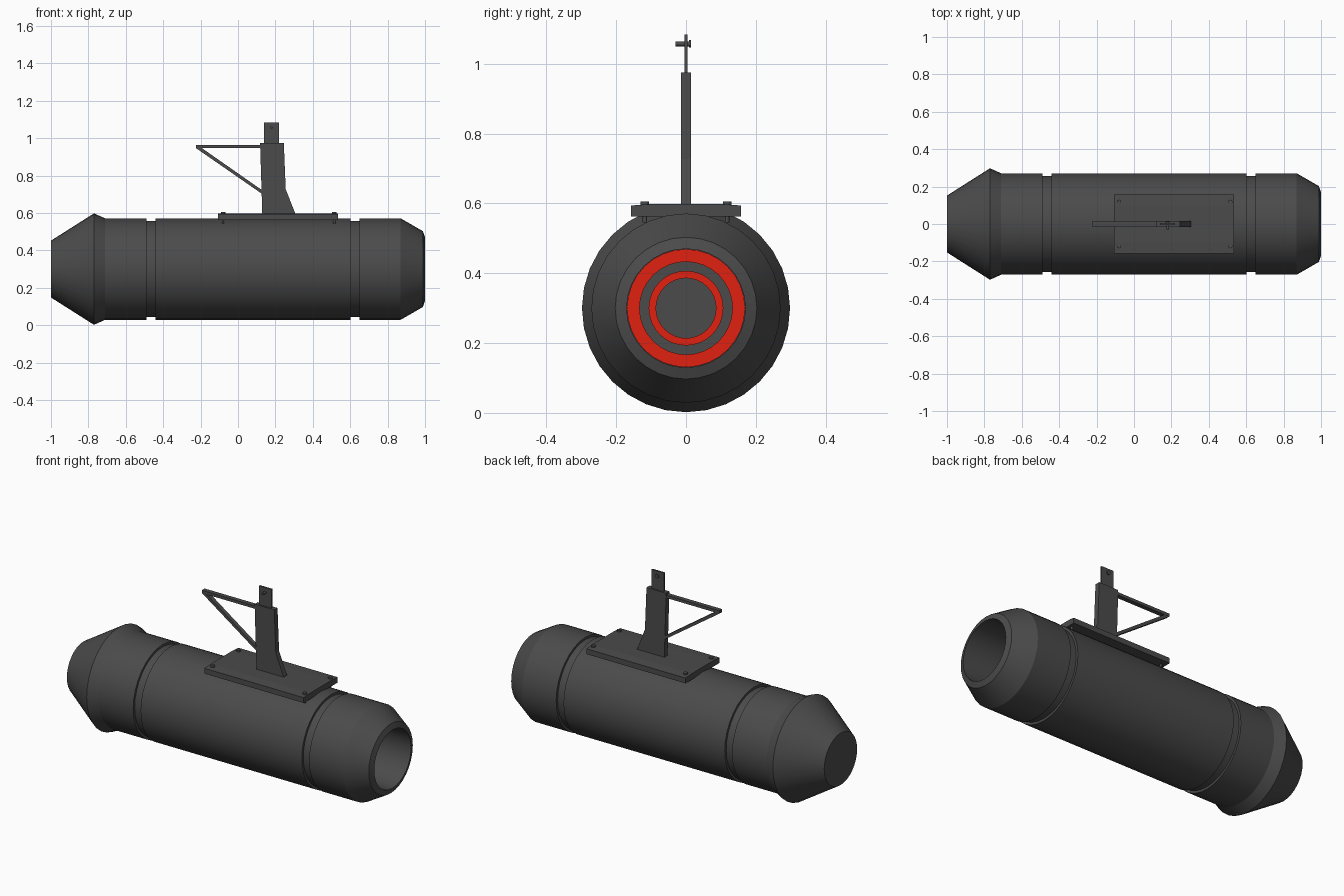
import bpy, bmesh, math
from mathutils import Vector

if "Cube" in bpy.data.objects:
    bpy.data.objects.remove(bpy.data.objects["Cube"])


def material(name, color):
    m = bpy.data.materials.new(name)
    m.diffuse_color = color
    m.use_nodes = True
    m.node_tree.nodes["Principled BSDF"].inputs["Base Color"].default_value = m.diffuse_color
    return m


DARK = material("dark_grey", (0.07, 0.07, 0.07, 1))
RED = material("red", (0.75, 0.015, 0.005, 1))
AXIS_Z = 0.30


def finish(name, bm, mat, smooth=False):
    bmesh.ops.recalc_face_normals(bm, faces=bm.faces)
    mesh = bpy.data.meshes.new(name)
    bm.to_mesh(mesh)
    bm.free()
    mesh.materials.append(mat)
    ob = bpy.data.objects.new(name, mesh)
    bpy.context.collection.objects.link(ob)
    if smooth:
        bpy.ops.object.select_all(action='DESELECT')
        ob.select_set(True)
        bpy.context.view_layer.objects.active = ob
        bpy.ops.object.shade_smooth_by_angle(angle=math.radians(20))
    return ob


def lathe(name, profile, mat, closed=False, n=32):
    """Revolve (x, radius) points about the pod's long axis."""
    bm = bmesh.new()
    vs = [bm.verts.new((x, 0, AXIS_Z + r)) for x, r in profile]
    pairs = list(zip(vs, vs[1:])) + ([(vs[-1], vs[0])] if closed else [])
    edges = [bm.edges.new(p) for p in pairs]
    bmesh.ops.spin(bm, geom=vs + edges, cent=(0, 0, AXIS_Z), axis=(1, 0, 0),
                   angle=math.tau, steps=n, use_merge=True)
    bmesh.ops.remove_doubles(bm, verts=bm.verts, dist=1e-5)
    return finish(name, bm, mat, True)


def extrude(name, outline, vec, mat=DARK):
    """Extrude a planar outline of 3D points along vec."""
    bm = bmesh.new()
    face = bm.faces.new([bm.verts.new(p) for p in outline])
    new = bmesh.ops.extrude_face_region(bm, geom=[face])["geom"]
    bmesh.ops.translate(bm, vec=vec, verts=[v for v in new if isinstance(v, bmesh.types.BMVert)])
    return finish(name, bm, mat)


def side_plate(name, outline, half):
    """Extrude an (x, z) outline symmetrically across y."""
    return extrude(name, [(x, -half, z) for x, z in outline], (0, 2 * half, 0))


def rod(name, start, end, radius, n=12):
    a, b = Vector(start), Vector(end)
    bm = bmesh.new()
    bmesh.ops.create_cone(bm, cap_ends=True, segments=n, radius1=radius,
                          radius2=radius, depth=(b - a).length)
    bm.transform((b - a).to_track_quat('Z', 'Y').to_matrix().to_4x4())
    bmesh.ops.translate(bm, vec=(a + b) / 2, verts=bm.verts)
    return finish(name, bm, DARK, True)


# pod shell with flared tail, two grooves, tapered nose and hollow bore
FLOOR = 0.60
lathe("pod_shell", [
    (-1, 0), (-1, 0.152), (-0.77, 0.298), (-0.71, 0.271),
    (-0.488, 0.271), (-0.488, 0.257), (-0.44, 0.257), (-0.44, 0.271),
    (0.602, 0.271), (0.602, 0.257), (0.65, 0.257), (0.65, 0.271),
    (0.87, 0.271), (0.988, 0.203), (1.0, 0.17), (FLOOR, 0.17), (FLOOR, 0)], DARK)

# red rings on the floor of the bore
for name, r0, r1 in (("outer_red_ring", 0.133, 0.169), ("inner_red_ring", 0.086, 0.107)):
    lathe(name, [(FLOOR - 0.005, r0), (FLOOR + 0.006, r0),
                 (FLOOR + 0.006, r1), (FLOOR - 0.005, r1)], RED, closed=True)

# mounting plate with slightly crowned top
extrude("mounting_plate", [(-0.107, y, z) for y, z in (
    (-0.157, 0.563), (0.157, 0.563), (0.157, 0.594), (0.1, 0.598),
    (-0.1, 0.598), (-0.157, 0.594))], (0.642, 0, 0))

# bolts at the plate corners
for x in (-0.08, 0.515):
    for y in (-0.118, 0.118):
        rod("bolt_shank", (x, y, 0.545), (x, y, 0.6), 0.006)
        rod("bolt_head", (x, y, 0.594), (x, y, 0.605), 0.012)

# pylon and its top tab
side_plate("pylon", [(0.13, 0.59), (0.305, 0.59), (0.305, 0.6), (0.255, 0.727),
                     (0.245, 0.975), (0.118, 0.975)], 0.015)
side_plate("top_tab", [(0.14, 0.96), (0.22, 0.96), (0.22, 1.084), (0.14, 1.084)], 0.005)
rod("tab_pin", (0.18, -0.03, 1.057), (0.18, 0.014, 1.057), 0.007)
rod("tab_pin_head", (0.18, 0.008, 1.057), (0.18, 0.014, 1.057), 0.011)

# triangular side bracket
side_plate("bracket_bar", [(-0.225, 0.947), (0.13, 0.947), (0.13, 0.964), (-0.225, 0.964)], 0.013)
side_plate("bracket_brace", [(-0.225, 0.947), (0.14, 0.694), (0.14, 0.714), (-0.198, 0.95)], 0.012)
